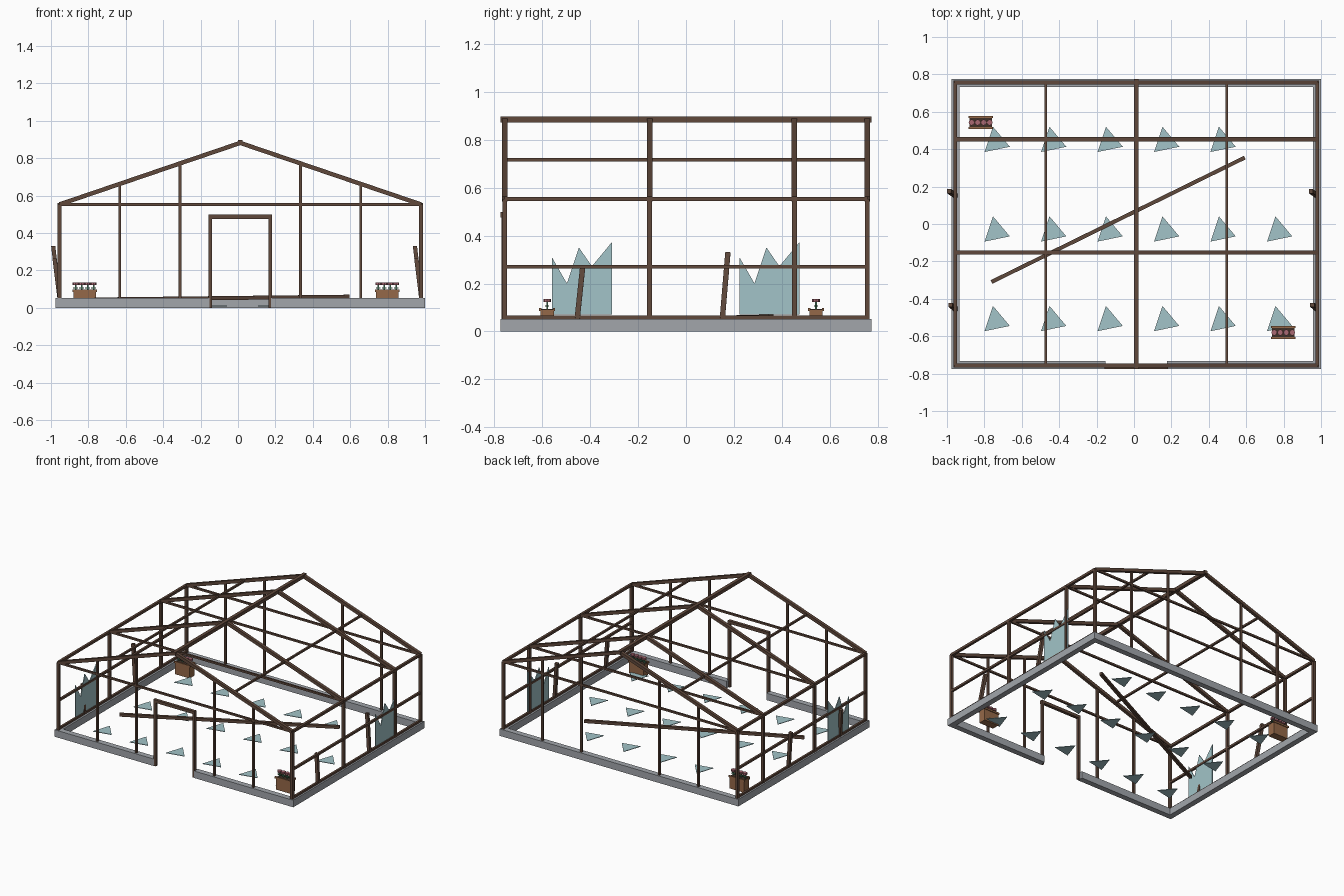
import bpy, bmesh, math
from mathutils import Vector

if "Cube" in bpy.data.objects:
    bpy.data.objects.remove(bpy.data.objects["Cube"])

CX = 0.012            # greenhouse centre line
HX, HY = 0.967, 0.757  # half spans of the wall frame
EAVE, RIDGE = 0.553, 0.882


def material(name, r, g, b):
    m = bpy.data.materials.new(name)
    m.diffuse_color = (r, g, b, 1)
    m.use_nodes = True
    m.node_tree.nodes["Principled BSDF"].inputs["Base Color"].default_value = m.diffuse_color
    return m


WOOD = material("weathered_brown", 0.115, 0.065, 0.044)
STONE = material("foundation_grey", 0.36, 0.38, 0.41)
GLASS = material("pale_glass", 0.36, 0.55, 0.58)
TAN = material("planter_tan", 0.30, 0.14, 0.065)
SOIL = material("dark_soil", 0.05, 0.03, 0.02)
GREEN = material("stem_green", 0.06, 0.18, 0.10)
PINK = material("flower_pink", 0.40, 0.14, 0.17)


def finish(name, bm, mat):
    bmesh.ops.recalc_face_normals(bm, faces=bm.faces)
    me = bpy.data.meshes.new(name)
    bm.to_mesh(me)
    bm.free()
    me.materials.append(mat)
    ob = bpy.data.objects.new(name, me)
    bpy.context.collection.objects.link(ob)
    return ob


def box(name, lo, hi, mat):
    bm = bmesh.new()
    bmesh.ops.create_cube(bm, size=1)
    for v in bm.verts:
        v.co = [lo[i] + (v.co[i] + 0.5) * (hi[i] - lo[i]) for i in range(3)]
    return finish(name, bm, mat)


def beam(name, a, b, w, mat=WOOD, h=None):
    """Square bar from a to b."""
    a, b = Vector(a), Vector(b)
    d = (b - a).normalized()
    up = Vector((0, 1, 0)) if abs(d.z) > 0.9 else Vector((0, 0, 1))
    s = d.cross(up).normalized()
    u = s.cross(d)
    h = h or w
    bm = bmesh.new()
    bmesh.ops.create_cube(bm, size=1)
    for v in bm.verts:
        c = v.co.copy()
        v.co = a + (b - a) * (c.x + 0.5) + s * c.y * w + u * c.z * h
    return finish(name, bm, mat)


def plate(name, pts, thick, mat):
    """Flat polygon with a small thickness along the given vector."""
    bm = bmesh.new()
    f = bm.faces.new([bm.verts.new(p) for p in pts])
    r = bmesh.ops.extrude_face_region(bm, geom=[f])
    vs = [e for e in r["geom"] if isinstance(e, bmesh.types.BMVert)]
    bmesh.ops.translate(bm, verts=vs, vec=thick)
    return finish(name, bm, mat)


# Foundation ring with a gap at the doorway
X0, X1, Y0, T, Z = CX - 0.987, CX + 0.987, 0.774, 0.042, 0.052
box("foundation_left", (X0, -Y0, 0), (X0 + T, Y0, Z), STONE)
box("foundation_right", (X1 - T, -Y0, 0), (X1, Y0, Z), STONE)
box("foundation_back", (X0 + T, Y0 - T, 0), (X1 - T, Y0, Z), STONE)
box("foundation_front_left", (X0 + T, -Y0, 0), (CX - 0.165, -Y0 + T, Z), STONE)
box("foundation_front_right", (CX + 0.165, -Y0, 0), (X1 - T, -Y0 + T, Z), STONE)

# Portal frames: posts, rafters and tie beams (two frames have collapsed)
for y in (-HY, -0.152, 0.453, HY):
    for s in (-1, 1):
        x = CX + s * HX
        beam("post", (x, y, 0.05), (x, y, EAVE), 0.02)
        beam("rafter", (x, y, EAVE), (CX, y, RIDGE), 0.023)
    beam("tie_beam", (CX - HX, y, EAVE), (CX + HX, y, EAVE), 0.014)

# Long rails on both sides, purlins and ridge
for s in (-1, 1):
    x = CX + s * HX
    for name, z, w in (("sill", 0.058, 0.016), ("mid_rail", 0.27, 0.016),
                       ("eave_beam", EAVE, 0.018)):
        beam(name, (x, -HY, z), (x, HY, z), w)
    xp, zp = CX + s * HX / 2, (EAVE + RIDGE) / 2
    beam("purlin", (xp, -HY, zp), (xp, HY, zp), 0.014)
beam("ridge_beam", (CX, -0.775, 0.884), (CX, 0.775, 0.884), 0.025)

# Gable studs front and back
for y in (-HY, HY):
    for k in (-2, -1, 1, 2):
        x = CX + k * HX / 3
        top = RIDGE - (RIDGE - EAVE) * abs(k) / 3
        beam("gable_stud", (x, y, 0.05), (x, y, top), 0.015)

# Door frame
for s in (-1, 1):
    beam("door_jamb", (CX + s * 0.161, -0.762, 0), (CX + s * 0.161, -0.762, 0.487), 0.018)
beam("door_lintel", (CX - 0.17, -0.764, 0.487), (CX + 0.17, -0.764, 0.487), 0.022)

# Broken leaning post stubs and the fallen rafter
for s in (-1, 1):
    x = CX + s * HX
    beam("broken_post", (x, -0.454, 0.055), (x - 0.026, -0.432, 0.265), 0.022)
    beam("broken_post", (x, 0.152, 0.055), (x - 0.033, 0.175, 0.33), 0.022)
beam("fallen_rafter", (-0.762, -0.31, 0.045), (0.592, 0.355, 0.06), 0.021)

# Jagged glass panes left in the side walls
JAG = [(0, 0.07), (0.25, 0.07), (0.25, 0.372), (0.167, 0.272),
       (0.113, 0.35), (0.063, 0.2), (0, 0.31)]
for x, y in ((CX - HX, -0.56), (CX + HX, 0.223)):
    plate("broken_pane", [(x - 0.003, y + a, z) for a, z in JAG], (0.006, 0, 0), GLASS)

# Glass shards on the ground
for j in range(3):
    for i in range(6):
        if (i, j) == (5, 2):
            continue
        x, y = -0.754 + 0.302 * i, -0.438 + 0.479 * j
        plate("glass_shard", [(x, y, 0.008), (x - 0.045, y - 0.135, 0.008),
                              (x + 0.09, y - 0.107, 0.008)], (0, 0, 0.004), GLASS)

# Flower planters
for px, py in ((-0.82, 0.543), (0.798, -0.58)):
    box("planter_box", (px - 0.06, py - 0.028, 0), (px + 0.06, py + 0.028, 0.09), TAN)
    for s in (-1, 1):
        box("planter_rim", (px - 0.066, py + s * 0.029 - 0.005, 0.085),
            (px + 0.066, py + s * 0.029 + 0.005, 0.098), TAN)
    box("planter_soil", (px - 0.057, py - 0.025, 0.088), (px + 0.057, py + 0.025, 0.093), SOIL)
    for k in range(4):
        x = px - 0.048 + 0.032 * k
        beam("stem", (x, py, 0.09), (x, py, 0.128), 0.007, GREEN)
        box("leaf", (x - 0.013, py - 0.008, 0.104), (x + 0.013, py + 0.008, 0.108), GREEN)
        bm = bmesh.new()
        bmesh.ops.create_cone(bm, cap_ends=True, segments=8, radius1=0.016,
                              radius2=0.016, depth=0.014)
        bmesh.ops.translate(bm, verts=bm.verts, vec=(x, py, 0.129))
        finish("flower", bm, PINK)
